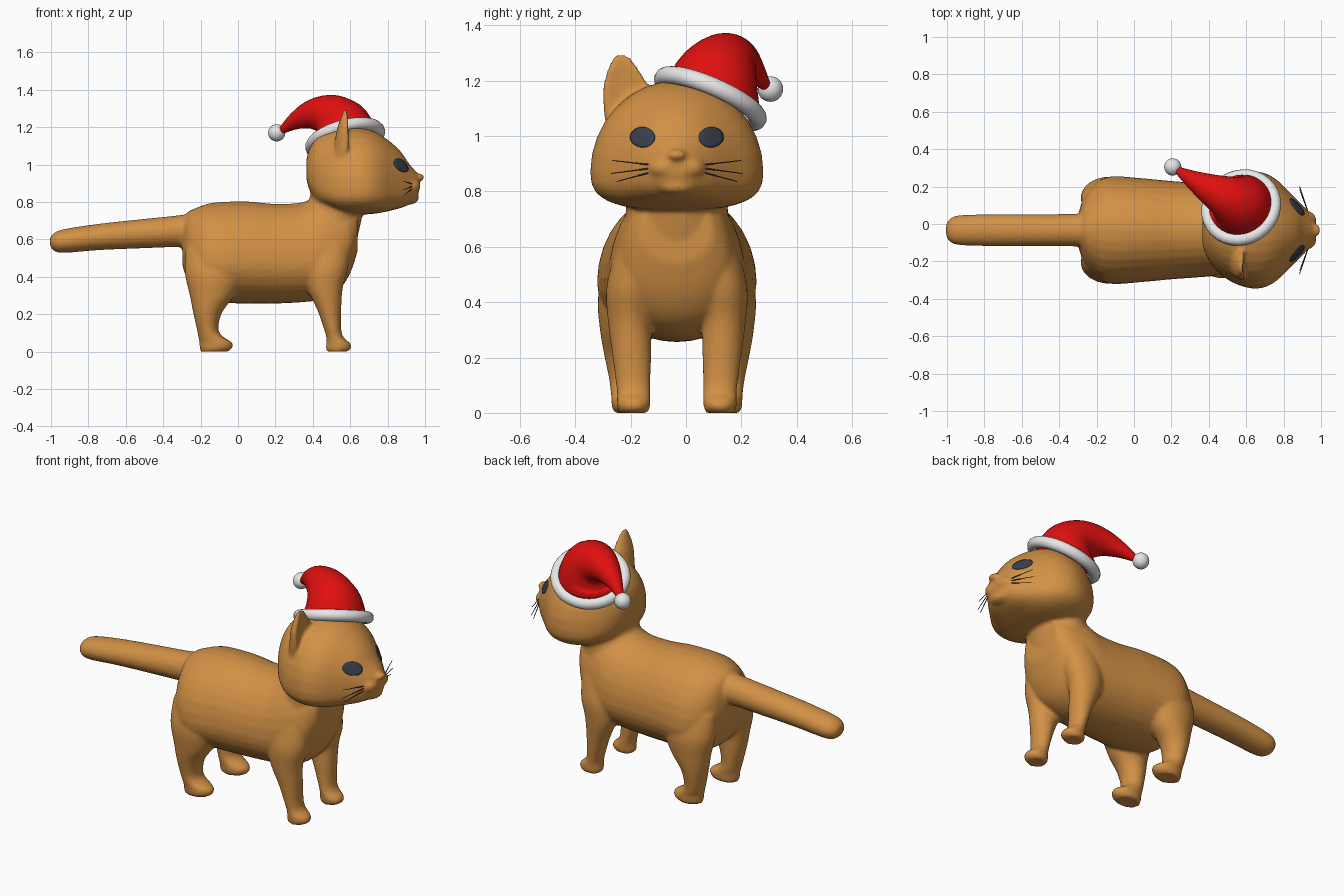
import bpy, bmesh, math
from mathutils import Vector, Matrix

if "Cube" in bpy.data.objects:
    bpy.data.objects.remove(bpy.data.objects["Cube"])

MID = -0.033          # y of the animal's mirror plane


def material(name, rgb):
    m = bpy.data.materials.new(name)
    m.diffuse_color = (*rgb, 1)
    m.use_nodes = True
    m.node_tree.nodes["Principled BSDF"].inputs["Base Color"].default_value = m.diffuse_color
    return m


FUR = material("ginger fur", (0.64, 0.28, 0.06))
EYE = material("dark slate", (0.04, 0.05, 0.075))
RED = material("red felt", (0.75, 0.005, 0.005))
WHITE = material("white fluff", (0.8, 0.8, 0.8))


def finish(name, bm, mat):
    bmesh.ops.recalc_face_normals(bm, faces=bm.faces)
    for f in bm.faces:
        f.smooth = True
    me = bpy.data.meshes.new(name)
    bm.to_mesh(me)
    bm.free()
    me.materials.append(mat)
    ob = bpy.data.objects.new(name, me)
    bpy.context.collection.objects.link(ob)
    return ob


def refine(rows, steps=4):
    """Catmull-Rom interpolation between rows of numbers."""
    out = []
    for i in range(len(rows) - 1):
        a, b, c, d = (rows[max(0, min(len(rows) - 1, j))] for j in range(i - 1, i + 3))
        for k in range(steps):
            t = k / steps
            out.append([0.5 * (2 * q + (r - p) * t + (2 * p - 5 * q + 4 * r - s) * t * t
                               + (3 * q - p - 3 * r + s) * t ** 3)
                        for p, q, r, s in zip(a, b, c, d)])
    return out + [list(rows[-1])]


def skin(bm, rings):
    """Join rings of points into a closed skin."""
    loops = [[bm.verts.new(p) for p in ring] for ring in rings]
    n = len(loops[0])
    for a, b in zip(loops, loops[1:]):
        for i in range(n):
            bm.faces.new((a[i], a[(i + 1) % n], b[(i + 1) % n], b[i]))
    bm.faces.new(loops[0])
    bm.faces.new(loops[-1])


ANG = [2 * math.pi * i / 32 for i in range(32)]


def spow(v, e):
    return math.copysign(abs(v) ** e, v)


def loft_x(bm, rows, low=2.0):
    """Rows: x, bottom z, top z, widest z, half width. low = squareness below."""
    rings = []
    for x, zb, zt, zc, hw in refine(rows):
        ring = []
        for a in ANG:
            c, s = math.cos(a), math.sin(a)
            e = 1 if s >= 0 else 2 / low
            ring.append((x, MID + hw * spow(c, e),
                         zc + spow(s, e) * ((zt - zc) if s >= 0 else (zc - zb))))
        rings.append(ring)
    skin(bm, rings)


def loft_z(bm, rows, side=1, hollow=0.0):
    """Rows: z, x min, x max, y min, y max (y from the mirror plane)."""
    rings = []
    for z, x0, x1, y0, y1 in refine(rows):
        ring = []
        for a in ANG:
            c, s = math.cos(a), math.sin(a)
            x = (x0 + x1) / 2 + (x1 - x0) / 2 * c
            if c > 0:
                x -= hollow * (x1 - x0) * c * c
            ring.append((x, MID + side * ((y0 + y1) / 2 + (y1 - y0) / 2 * s), z))
        rings.append(ring)
    skin(bm, rings)


def ball(bm, centre, radii):
    m = Matrix.Translation(centre) @ Matrix.Diagonal((*radii, 1))
    bmesh.ops.create_uvsphere(bm, u_segments=24, v_segments=16, radius=1, matrix=m)


bm = bmesh.new()
# trunk
loft_x(bm, [(-.297, .46, .69, .56, .09), (-.27, .38, .745, .52, .17), (-.22, .30, .77, .49, .24),
            (-.13, .265, .797, .47, .287), (.05, .257, .803, .48, .277), (.2, .257, .79, .48, .263),
            (.35, .265, .80, .48, .252), (.45, .28, .85, .49, .242), (.54, .33, .86, .52, .215),
            (.60, .42, .84, .58, .18), (.64, .54, .8, .65, .13)])
# neck
loft_z(bm, [(.50, .38, .60, -.18, .18), (.60, .37, .635, -.195, .195), (.73, .37, .665, -.185, .185),
            (.85, .39, .68, -.18, .18), (.95, .42, .68, -.17, .17)])
# tail
loft_x(bm, [(-1.005, .565, .61, .588, .03), (-.985, .54, .633, .588, .06), (-.93, .528, .655, .592, .08),
            (-.74, .543, .684, .613, .085), (-.5, .553, .71, .632, .085), (-.31, .56, .73, .645, .087),
            (-.2, .56, .75, .65, .09)])
# head
loft_x(bm, [(.365, .93, 1.02, .97, .06), (.38, .87, 1.08, .95, .12), (.42, .80, 1.14, .91, .19),
            (.48, .765, 1.175, .88, .25), (.55, .742, 1.197, .87, .29), (.63, .733, 1.2, .87, .312),
            (.70, .735, 1.187, .87, .305), (.76, .742, 1.16, .87, .272), (.82, .755, 1.118, .87, .215),
            (.87, .768, 1.07, .87, .165), (.91, .785, 1.012, .87, .125), (.95, .815, .965, .885, .075),
            (.97, .86, .945, .90, .035)], low=2.8)
# chin, cheeks and nose
ball(bm, (.905, MID, .818), (.062, .075, .033))
for s in (-1, 1):
    ball(bm, (.922, MID + s * .045, .885), (.055, .06, .042))
ball(bm, (.965, MID, .932), (.033, .036, .02))
# legs
for s in (-1, 1):
    # front leg and paw
    loft_z(bm, [(0, .475, .585, .105, .21), (.02, .47, .607, .097, .215), (.045, .472, .60, .095, .217),
                (.075, .472, .565, .095, .217), (.12, .46, .552, .095, .222), (.22, .425, .552, .092, .235),
                (.34, .37, .56, .09, .25), (.45, .35, .59, .07, .255), (.58, .36, .60, .06, .225)], s)
    # hind leg and paw
    loft_z(bm, [(0, -.2, -.055, .115, .225), (.02, -.205, -.03, .107, .235), (.05, -.207, -.032, .105, .237),
                (.08, -.212, -.08, .105, .24), (.12, -.22, -.105, .105, .245), (.21, -.24, -.085, .1, .263),
                (.30, -.258, -.02, .09, .278), (.42, -.284, .03, .07, .285), (.55, -.28, .03, .06, .25)], s)
# the single visible ear
loft_z(bm, [(1.02, .50, .63, .10, .255), (1.10, .515, .635, .095, .265), (1.17, .525, .628, .10, .267),
            (1.22, .538, .618, .125, .257), (1.26, .553, .607, .15, .243), (1.285, .563, .595, .17, .23),
            (1.293, .57, .588, .185, .22)], -1, hollow=.45)
cat = finish("cat_body", bm, FUR)
rem = cat.modifiers.new("merge", 'REMESH')
rem.mode = 'VOXEL'
rem.voxel_size = 0.0105
rem.use_smooth_shade = True
smo = cat.modifiers.new("soften", 'SMOOTH')
smo.factor = 0.5
smo.iterations = 5

# eyes: thin patches laid onto the face
bpy.context.view_layer.update()
face = cat.evaluated_get(bpy.context.evaluated_depsgraph_get())


def on_face(y, z):
    ok, loc, nor, _ = face.ray_cast(Vector((1.5, y, z)), Vector((-1, 0, 0)))
    return loc + nor * 0.004 if ok else Vector((.85, y, z))


for s, label in ((-1, "right_eye"), (1, "left_eye")):
    bm = bmesh.new()
    cy, cz = MID + s * .123, .995
    prev = None
    centre = bm.verts.new(on_face(cy, cz))
    for k in range(1, 5):
        ring = [bm.verts.new(on_face(cy + .044 * k / 4 * math.cos(a), cz + .036 * k / 4 * math.sin(a)))
                for a in ANG]
        for i in range(32):
            j = (i + 1) % 32
            if prev:
                bm.faces.new((prev[i], ring[i], ring[j], prev[j]))
            else:
                bm.faces.new((centre, ring[i], ring[j]))
        prev = ring
    eye = finish(label, bm, EYE)
    eye.modifiers.new("thickness", 'SOLIDIFY').thickness = 0.006


def tube(name, pts, mat, sides=32, steps=4):
    """Tapered tube through points x, y, z, radius."""
    pts = refine(pts, steps)
    rings = []
    for i, p in enumerate(pts):
        t = Vector(pts[min(i + 1, len(pts) - 1)][:3]) - Vector(pts[max(i - 1, 0)][:3])
        q = Vector((0, 0, 1)).rotation_difference(t)
        rings.append([Vector(p[:3]) + q @ Vector((p[3] * math.cos(2 * math.pi * k / sides),
                                                 p[3] * math.sin(2 * math.pi * k / sides), 0))
                      for k in range(sides)])
    bm = bmesh.new()
    skin(bm, rings)
    return finish(name, bm, mat)


# whiskers
for s in (-1, 1):
    for k, (z0, y1, z1) in enumerate(((.895, .232, .912), (.885, .237, .865), (.872, .217, .836))):
        tube(f"whisker_{'left' if s > 0 else 'right'}_{k + 1}",
             [(.935, MID + s * .085, z0, .003), (.885, MID + s * y1, z1, .0015)], EYE, 6, 2)

# hat: drooping cone, fluffy rim and pompom
tube("hat_cone", [(.575, .09, 1.13, .178), (.553, .11, 1.205, .157), (.49, .145, 1.26, .118),
                  (.40, .19, 1.268, .082), (.31, .24, 1.235, .048), (.225, .293, 1.177, .016)], RED)
bm = bmesh.new()
turn = Vector((0, 0, 1)).rotation_difference(Vector((-.27, .44, 1)))
R, r = .186, .033
loops = [[bm.verts.new(Vector((.573, .088, 1.135)) + turn @ Vector(
    ((R + r * math.cos(b)) * math.cos(a), (R + r * math.cos(b)) * math.sin(a), r * math.sin(b))))
    for b in ANG[::2]] for a in ANG]
for i in range(32):
    for j in range(16):
        u, v = (i + 1) % 32, (j + 1) % 16
        bm.faces.new((loops[i][j], loops[u][j], loops[u][v], loops[i][v]))
finish("hat_rim", bm, WHITE)
bm = bmesh.new()
ball(bm, (.207, .305, 1.17), (.046, .046, .046))
finish("hat_pompom", bm, WHITE)
